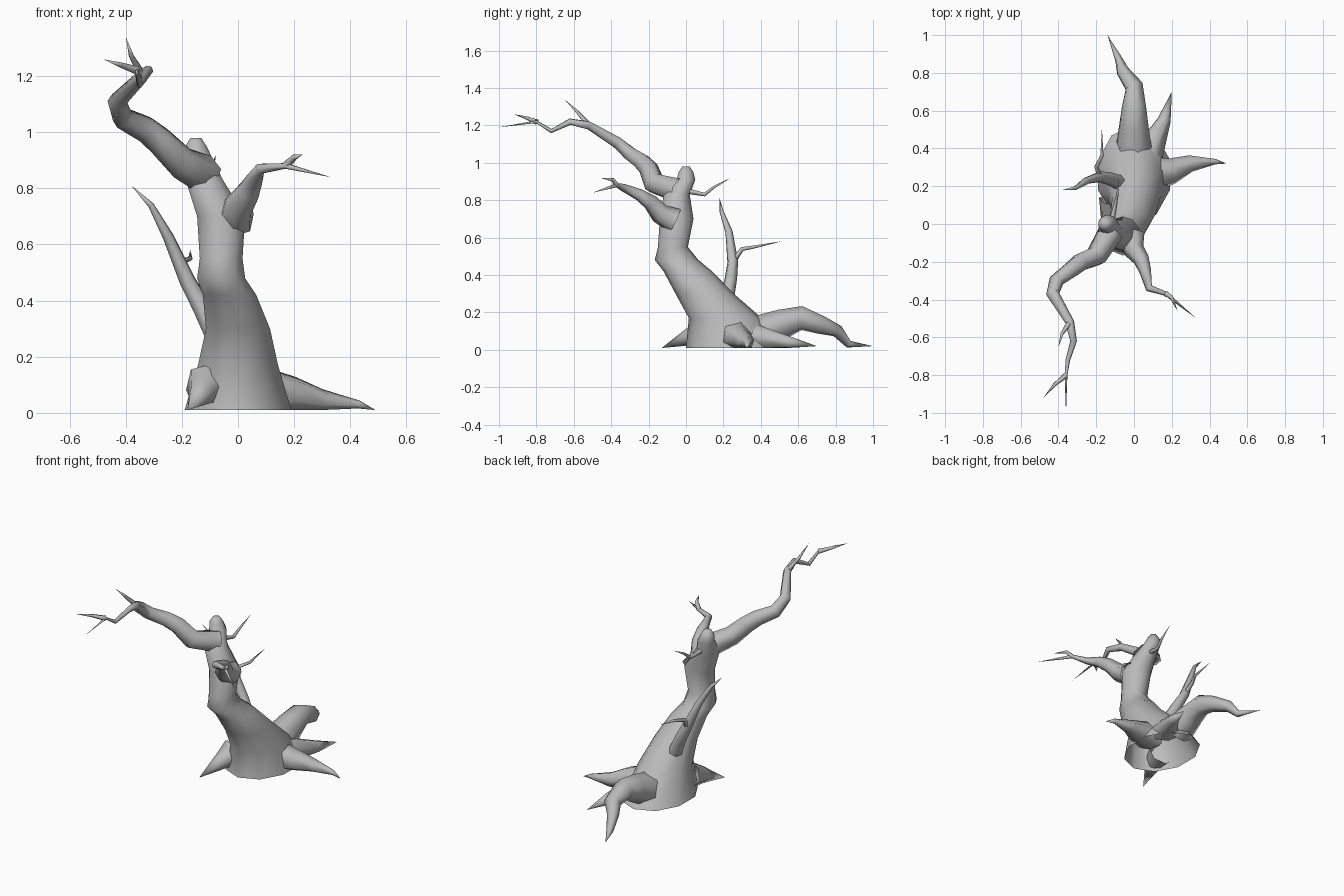
import bpy, bmesh, math
from mathutils import Vector

GROUND = .01

cube = bpy.data.objects.get("Cube")
if cube:
    bpy.data.objects.remove(cube, do_unlink=True)

# One grey bark colour
bark = bpy.data.materials.new("grey bark")
bark.use_nodes = True
colour = (.5, .5, .5, 1)
bark.diffuse_color = colour
bark.node_tree.nodes["Principled BSDF"].inputs["Base Color"].default_value = colour


def ellipse(centre, across, upward, sides):
    """Ring of points around a centre, spanned by two half axes."""
    angles = [math.tau * (i + .5) / sides for i in range(sides)]
    return [centre + across * math.cos(a) + upward * math.sin(a) for a in angles]


def skin(name, rings, tip):
    """Join equal rings into one surface, open at the start and pointed at the tip."""
    bm = bmesh.new()
    loops = [[bm.verts.new(co) for co in ring] for ring in rings]
    for low, high in zip(loops, loops[1:]):
        for i in range(len(low)):
            bm.faces.new((low[i - 1], low[i], high[i], high[i - 1]))
    end = bm.verts.new(tip)
    last = loops[-1]
    for i in range(len(last)):
        bm.faces.new((last[i - 1], last[i], end))
    mesh = bpy.data.meshes.new(name)
    bm.to_mesh(mesh)
    bm.free()
    mesh.materials.append(bark)
    obj = bpy.data.objects.new(name, mesh)
    bpy.context.collection.objects.link(obj)
    bpy.ops.object.select_all(action="DESELECT")
    obj.select_set(True)
    bpy.context.view_layer.objects.active = obj
    bpy.ops.object.shade_smooth_by_angle(angle=math.radians(80))


def limb(name, radius, path, sides=6, taper=1):
    """Limb along a path, thinning with its length to a point; returns the path."""
    points = [Vector(p) for p in path]
    steps = [(b - a).length for a, b in zip(points, points[1:])]
    rings = []
    normal = None
    for k, p in enumerate(points[:-1]):
        ahead = (points[k + 1] - p).normalized()
        behind = (p - points[k - 1]).normalized() if k else ahead
        along = (ahead + behind).normalized()
        if normal is None:
            normal = along.orthogonal()
        normal = (normal - along * normal.dot(along)).normalized()
        size = radius * (sum(steps[k:]) / sum(steps)) ** taper
        ring = ellipse(p, normal * size, along.cross(normal) * size, sides)
        for co in ring:
            co.z = max(co.z, GROUND)
        rings.append(ring)
    skin(name, rings, points[-1])
    return points


def twig(name, start, *path):
    """Thin side shoot growing from a point on another limb."""
    limb(name, .016, [start, *path], sides=5, taper=.8)


def trunk(name, spine):
    """Leaning trunk: level rings that are deeper than wide below the bend."""
    rings = []
    for x, y, z, width in spine:
        depth = width * (1.3 if z < .5 else 1)
        rings.append(ellipse(Vector((x, y, z)), Vector((width, 0, 0)),
                             Vector((0, depth, 0)), sides=10))
    top = sum(rings[-1], Vector()) / len(rings[-1])
    skin(name, rings, top)


# Trunk with its broken, rounded top
trunk("trunk", [
    (0, .26, GROUND, .2), (0, .21, .17, .15), (0, .1, .3, .12),
    (-.03, .01, .42, .1), (-.06, -.05, .48, .09), (-.06, -.07, .55, .08),
    (-.06, -.05, .7, .09), (-.12, -.05, .83, .07), (-.14, 0, .91, .05),
    (-.15, 0, .95, .04), (-.15, 0, .98, .02)])

# Roots
limb("back_root", .1, [
    (0, .4, .09), (0, .52, .14), (0, .62, .17), (0, .73, .13),
    (-.06, .81, .1), (-.08, .87, .03), (-.14, 1, .02)])
limb("left_root", .1, [
    (.08, .26, .07), (.2, .28, .06), (.3, .32, .04), (.43, .33, .03),
    (.49, .32, GROUND)])
limb("back_left_root", .08, [
    (.08, .38, .06), (.16, .55, .04), (.2, .7, .02)])
limb("front_root", .08, [
    (-.11, .12, .1), (-.13, .02, .07), (-.18, -.13, GROUND)])

# Large upper branch, forking into twigs
large = limb("large_branch", .07, [
    (-.12, -.04, .85), (-.2, -.17, .89), (-.28, -.2, .97), (-.33, -.24, 1.01),
    (-.41, -.3, 1.05), (-.43, -.37, 1.11), (-.34, -.52, 1.2),
    (-.32, -.62, 1.22), (-.35, -.72, 1.17), (-.36, -.8, 1.22),
    (-.36, -1, 1.19)], taper=1.2)
twig("large_branch_upper_twig", large[6], (-.38, -.58, 1.27), (-.4, -.65, 1.34))
twig("large_branch_end_twig", large[9], (-.42, -.85, 1.24), (-.48, -.92, 1.26))

# Smaller branch on the left
small = limb("left_branch", .07, [
    (-.01, -.06, .69), (0, -.14, .73), (.04, -.19, .79), (.06, -.25, .83),
    (.08, -.34, .87), (.17, -.37, .88), (.33, -.5, .84)], taper=1.6)
twig("left_branch_twig", small[5], (.2, -.39, .91), (.23, -.46, .92))

# Thin twig behind the trunk top
twig("top_twig", (-.12, 0, .85), (-.1, .1, .83), (-.09, .15, .87), (-.08, .24, .92))

# Tall shoot on the right with a side twig
shoot = limb("right_shoot", .04, [
    (-.08, .22, .28), (-.13, .24, .38), (-.18, .25, .47), (-.25, .23, .63),
    (-.31, .19, .74), (-.38, .18, .81)], taper=.7)
twig("right_shoot_twig", shoot[2], (-.2, .3, .54), (-.17, .36, .55), (-.17, .51, .58))
